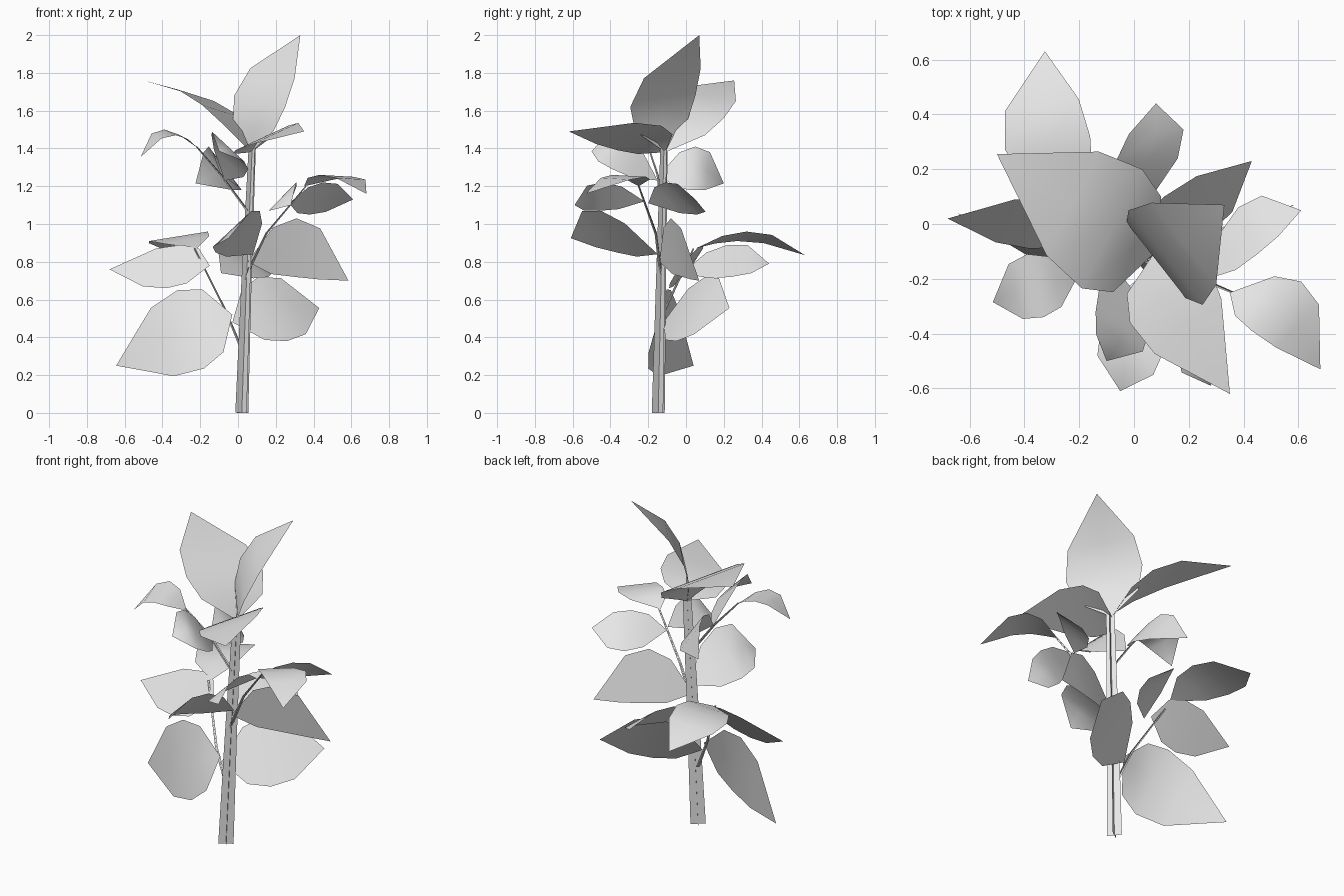
import bpy, bmesh, math
from mathutils import Vector

cube = bpy.data.objects.get("Cube")
if cube:
    bpy.data.objects.remove(cube, do_unlink=True)

GREY = (0.8, 0.8, 0.8, 1.0)
grey = bpy.data.materials.new("plain_grey")
grey.use_nodes = True
grey.diffuse_color = GREY
shader = next(n for n in grey.node_tree.nodes if n.type == 'BSDF_PRINCIPLED')
shader.inputs["Base Color"].default_value = GREY


def finish(bm, name, smooth):
    """Turn a bmesh into a named, coloured object."""
    mesh = bpy.data.meshes.new(name)
    for face in bm.faces:
        face.smooth = smooth
    bm.to_mesh(mesh)
    bm.free()
    mesh.materials.append(grey)
    obj = bpy.data.objects.new(name, mesh)
    bpy.context.scene.collection.objects.link(obj)
    return obj


def stalk(name, points, start_radius, end_radius, turn=math.radians(37)):
    """Two tapered strips crossing at right angles along a path."""
    points = [Vector(p) for p in points]
    axis = (points[-1] - points[0]).normalized()
    bm = bmesh.new()
    for angle in (turn, turn + math.pi / 2):
        across = Vector((math.cos(angle), math.sin(angle), 0))
        across = (across - axis * across.dot(axis)).normalized()
        pairs = []
        for i, point in enumerate(points):
            blend = i / (len(points) - 1)
            side = across * (start_radius + (end_radius - start_radius) * blend)
            pairs.append((bm.verts.new(point - side), bm.verts.new(point + side)))
        for low, high in zip(pairs, pairs[1:]):
            bm.faces.new((low[0], low[1], high[1], high[0]))
    return finish(bm, name, False)


def leaf(name, base, left, right, tip):
    """Pointed blade: three cross rows between the base and the tip.
    left and right are the two ends of the widest row."""
    base, left, right, tip = (Vector(p) for p in (base, left, right, tip))
    middle = (left + right) / 2
    half = (right - left) / 2
    up = half.cross(tip - base)
    if up.z < 0:
        up = -up
    peak = 0.42

    def midrib(t):
        """Parabola through base, middle and tip."""
        return (base * ((t - peak) * (t - 1) / peak)
                + middle * (t * (1 - t) / (peak * (1 - peak)))
                + tip * (t * (t - peak) / (1 - peak)))

    bm = bmesh.new()
    start, end = bm.verts.new(base), bm.verts.new(tip)
    grid = []
    for t, width in ((peak / 2, 0.8), (peak, 1.0), (0.66, 0.87)):
        grid.append([bm.verts.new(midrib(t) + half * width * s) for s in (-1, 0, 1)])
    for k in range(2):
        bm.faces.new((start, grid[0][k + 1], grid[0][k]))
        bm.faces.new((end, grid[-1][k], grid[-1][k + 1]))
        for low, high in zip(grid, grid[1:]):
            bm.faces.new((low[k], low[k + 1], high[k + 1], high[k]))
    bm.normal_update()
    if sum(f.normal.dot(up) for f in bm.faces) < 0:
        bmesh.ops.reverse_faces(bm, faces=bm.faces)
    return finish(bm, name, True)


# Main stem, leaning slightly to one side
stalk("main_stem", [(.02, -.147, 0), (.045, -.132, .7), (.075, -.117, 1.4)], .043, .024)

# Crown of three large leaves
crown = (.07, -.11, 1.38)
leaf("crown_leaf_upright", crown, (-.02, .05, 1.68), (.25, -.295, 1.62), (.33, .07, 2))
leaf("crown_leaf_back", crown, (.03, .2, 1.56), (-.19, -.235, 1.63), (-.5, .255, 1.76))
leaf("crown_leaf_front", crown, (-.015, -.36, 1.39), (.265, -.13, 1.52), (.35, -.62, 1.49))

# Upper right branch
stalk("upper_right_branch", [(.05, -.13, 1.07), (-.09, -.15, 1.26), (-.22, -.2, 1.41)], .009, .005)
leaf("upper_right_end_leaf", (-.21, -.2, 1.4), (-.39, -.11, 1.5), (-.33, -.34, 1.47), (-.515, -.285, 1.355))
leaf("upper_right_front_leaf", (-.07, -.15, 1.23), (-.14, -.32, 1.47), (.055, -.39, 1.29), (-.1, -.5, 1.385))
leaf("upper_right_back_leaf", (-.09, -.14, 1.26), (-.155, .05, 1.41), (.02, .02, 1.18), (-.225, .2, 1.215))

# Middle left branch
stalk("middle_left_branch", [(.03, -.13, .7), (.15, -.16, .95), (.36, -.25, 1.2)], .01, .005)
leaf("middle_left_end_leaf", (.35, -.25, 1.2), (.61, -.21, 1.25), (.43, -.39, 1.26), (.68, -.53, 1.16))
leaf("middle_left_back_leaf", (.27, -.2, 1.11), (.38, .06, 1.05), (.45, -.11, 1.22), (.61, .05, 1.13))
leaf("middle_left_front_leaf", (.28, -.22, 1.12), (.16, -.46, 1.07), (.31, -.44, 1.22), (.28, -.59, 1.1))
leaf("middle_front_leaf", (.08, -.15, .84), (-.12, -.37, .85), (.115, -.45, 1.07), (-.05, -.61, .925))
leaf("middle_left_large_leaf", (.05, -.14, .8), (.31, -.08, 1.03), (.3, -.02, .72), (.585, .07, .7))

# Lower right branch
stalk("lower_right_branch", [(.01, -.13, .36), (-.07, -.11, .55), (-.23, .04, .87)], .01, .005)
leaf("lower_right_large_leaf", (-.03, -.13, .52), (-.32, -.08, .65), (-.18, -.2, .235), (-.645, .04, .25))
leaf("lower_right_side_leaf", (-.15, -.03, .78), (-.3, .09, .89), (-.38, -.09, .66), (-.68, .02, .76))
leaf("lower_right_end_leaf", (-.22, .05, .87), (-.47, .27, .91), (-.16, .32, .96), (-.325, .63, .835))
leaf("lower_back_leaf", (-.09, -.02, .74), (-.07, .22, .89), (.16, .24, .72), (.08, .44, .79))

# Lowest leaf, straight off the stem
leaf("lower_left_leaf", (-.03, -.12, .48), (.11, .1, .72), (.26, -.05, .38), (.43, .23, .555))
